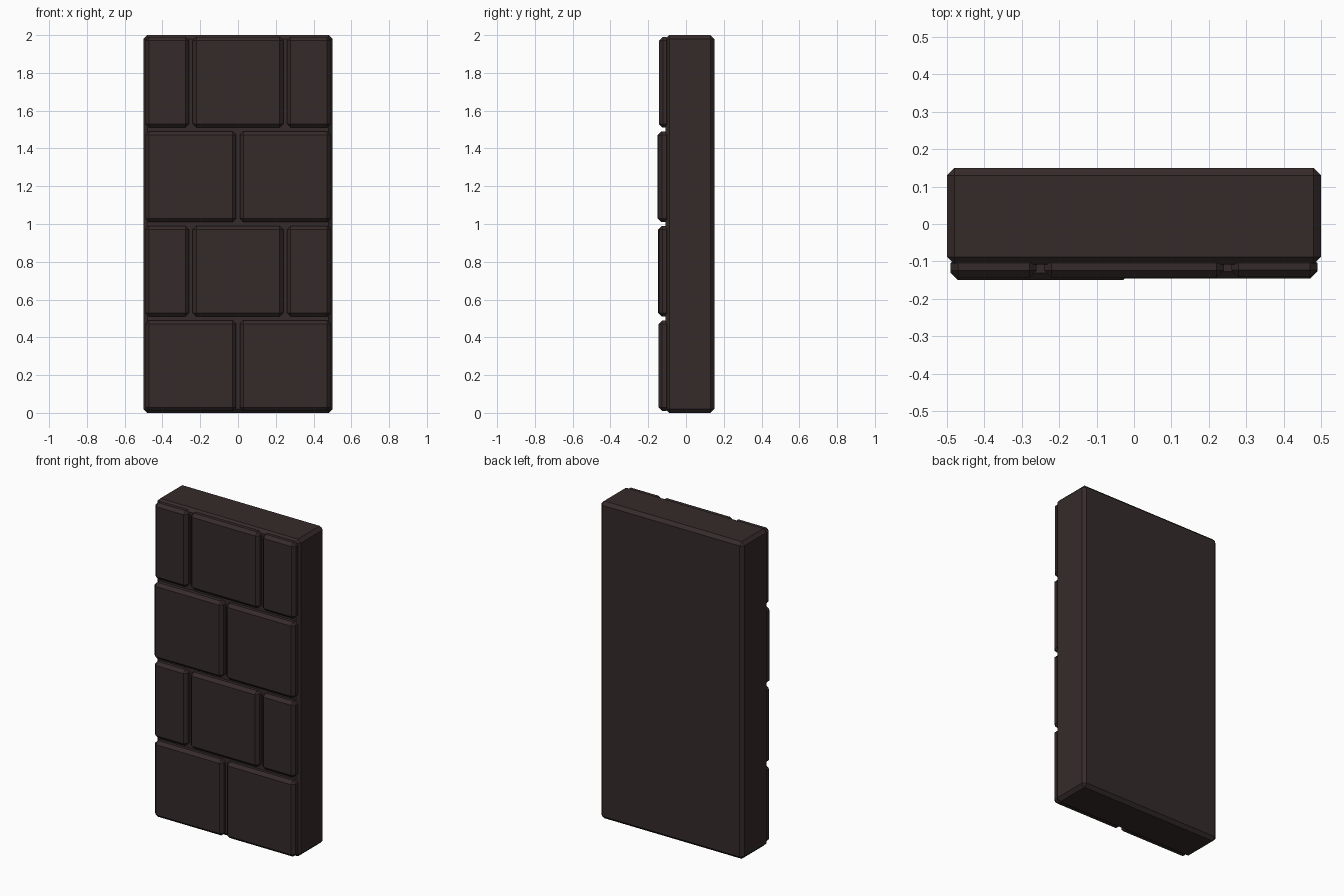
import bpy
import bmesh

if "Cube" in bpy.data.objects:
    bpy.data.objects.remove(bpy.data.objects["Cube"])

mat = bpy.data.materials.new("dark_stone")
mat.diffuse_color = (0.036, 0.024, 0.023, 1)
mat.use_nodes = True
mat.node_tree.nodes["Principled BSDF"].inputs["Base Color"].default_value = mat.diffuse_color


def chamfered_box(name, lo, hi, bevel):
    bm = bmesh.new()
    bmesh.ops.create_cube(bm, size=1)
    for v in bm.verts:
        v.co = [hi[i] if v.co[i] > 0 else lo[i] for i in range(3)]
    bmesh.ops.bevel(bm, geom=bm.edges[:], offset=bevel, segments=1,
                    affect='EDGES', profile=0.5)
    bmesh.ops.recalc_face_normals(bm, faces=bm.faces[:])
    mesh = bpy.data.meshes.new(name)
    bm.to_mesh(mesh)
    bm.free()
    mesh.materials.append(mat)
    obj = bpy.data.objects.new(name, mesh)
    bpy.context.collection.objects.link(obj)
    return obj


# Backing slab
chamfered_box("wall_core", (-0.5, -0.108, 0), (0.5, 0.15, 2), 0.02)

# Staggered stone blocks, each row at a slightly different depth
GAP = 0.01
even_row = [-0.5, 0, 0.5]
odd_row = [-0.5, -0.25, 0.25, 0.5]
fronts = [
    [-0.145, -0.145],
    [-0.147, -0.146, -0.144],
    [-0.15, -0.146],
    [-0.143, -0.143, -0.142],
]
for row, depths in enumerate(fronts):
    joints = odd_row if row % 2 else even_row
    for col, front in enumerate(depths):
        chamfered_box(f"block_{row + 1}_{col + 1}",
                      (joints[col] + GAP, front, row * 0.5 + GAP),
                      (joints[col + 1] - GAP, -0.085, row * 0.5 + 0.5 - GAP),
                      0.019)
